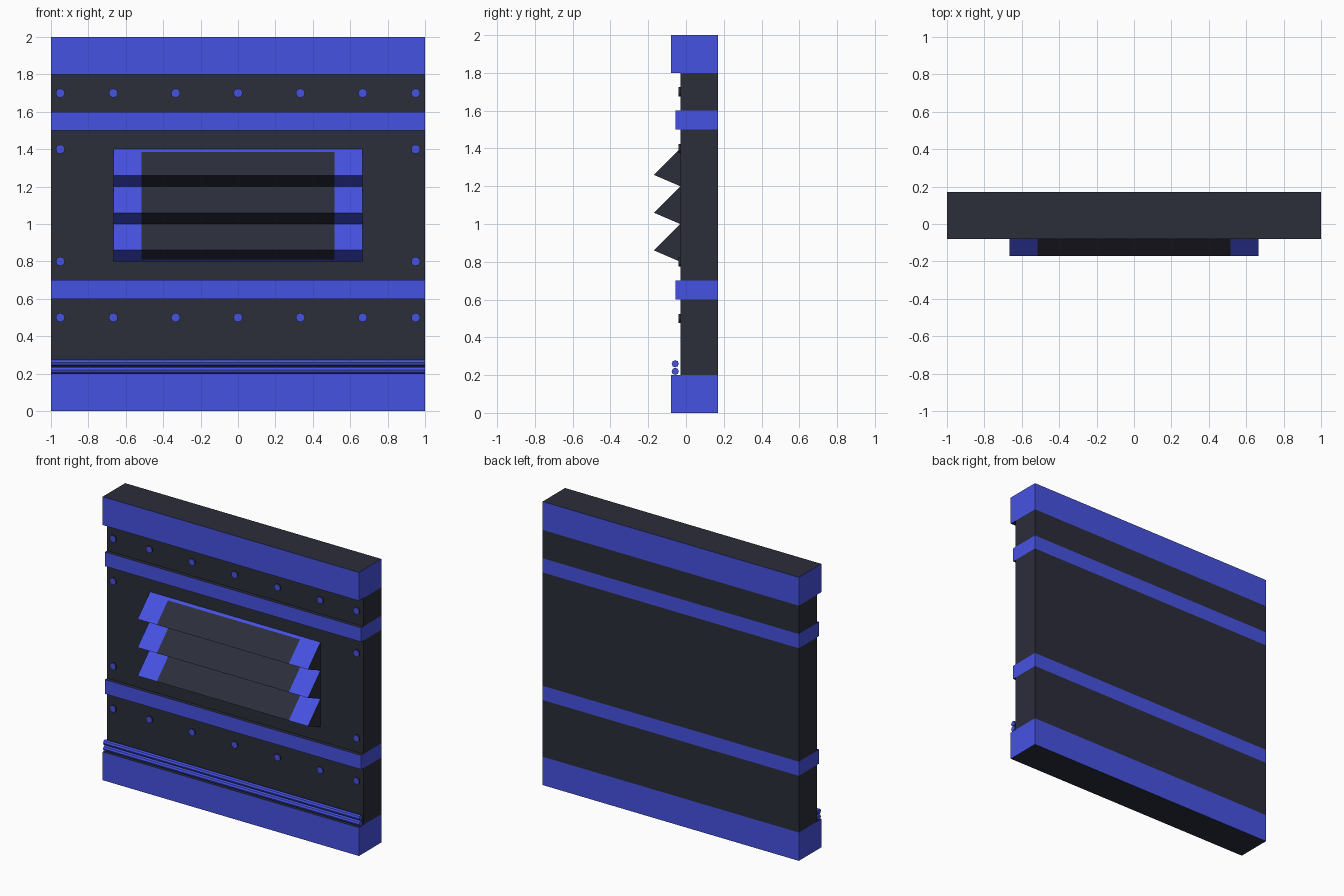
import bpy, bmesh, math
from mathutils import Vector, Matrix

if "Cube" in bpy.data.objects:
    bpy.data.objects.remove(bpy.data.objects["Cube"])


def material(name, color):
    m = bpy.data.materials.new(name)
    m.diffuse_color = color
    m.use_nodes = True
    m.node_tree.nodes["Principled BSDF"].inputs["Base Color"].default_value = m.diffuse_color
    return m


DARK, BLUE = 0, 1
mats = [material("dark_metal", (0.024, 0.026, 0.042, 1)),
        material("blue_paint", (0.062, 0.085, 0.76, 1))]


def face(bm, pts, mat, outward):
    """Add a flat face whose normal agrees with the outward direction."""
    f = bm.faces.new([bm.verts.new(p) for p in pts])
    f.normal_update()
    if f.normal.dot(Vector(outward)) < 0:
        f.normal_flip()
    f.material_index = mat


def finish(bm, name):
    bmesh.ops.remove_doubles(bm, verts=bm.verts, dist=1e-5)
    me = bpy.data.meshes.new(name)
    bm.to_mesh(me)
    bm.free()
    for m in mats:
        me.materials.append(m)
    ob = bpy.data.objects.new(name, me)
    bpy.context.collection.objects.link(ob)
    return ob


# Wall body: stacked bands of different depth with painted rails
BACK, PANEL = 0.17, -0.03
bands = [(0.0, 0.2, -0.08, BLUE), (0.2, 0.6, PANEL, DARK),
         (0.6, 0.7, -0.055, BLUE), (0.7, 1.5, PANEL, DARK),
         (1.5, 1.6, -0.055, BLUE), (1.6, 1.8, PANEL, DARK),
         (1.8, 2.0, -0.08, BLUE)]


def level(bm, y0, y1, z, up):
    face(bm, [(-1, y0, z), (1, y0, z), (1, y1, z), (-1, y1, z)], DARK, (0, 0, up))


bm = bmesh.new()
for i, (z0, z1, y, mat) in enumerate(bands):
    for yy, n in ((y, -1), (BACK, 1)):
        face(bm, [(-1, yy, z0), (1, yy, z0), (1, yy, z1), (-1, yy, z1)], mat, (0, n, 0))
    for s in (-1, 1):
        face(bm, [(s, y, z0), (s, BACK, z0), (s, BACK, z1), (s, y, z1)], mat, (s, 0, 0))
    if i:
        prev = bands[i - 1][2]
        level(bm, prev, y, z0, 1 if prev < y else -1)
level(bm, bands[0][2], BACK, 0, -1)
level(bm, bands[-1][2], BACK, 2, 1)
finish(bm, "wall_body")

# Louvers: three sloped hoods with blue ends and a dark centre
XS = (-0.665, -0.515, 0.515, 0.665)
for k in range(3):
    top = 1.4 - 0.2 * k
    lip = (-0.17, top - 0.14)
    profile = [(PANEL, top), lip, (PANEL, top - 0.2)]
    center = [DARK, DARK]
    if k == 0:      # thin blue border along the top
        profile.insert(1, (PANEL - 0.015, top - 0.015))
        center.insert(0, BLUE)
    if k == 2:      # thin blue border along the bottom
        profile.insert(-1, (PANEL - 0.0233, top - 0.19))
        center.append(BLUE)
    bm = bmesh.new()
    for (a, b), c in zip(zip(profile, profile[1:]), center):
        up = 1 if a[1] > lip[1] else -1
        for j in range(3):
            x0, x1 = XS[j], XS[j + 1]
            face(bm, [(x0, *a), (x1, *a), (x1, *b), (x0, *b)],
                 c if j == 1 else BLUE, (0, -0.5, up))
    for x, s in ((XS[0], -1), (XS[3], 1)):
        face(bm, [(x, *p) for p in profile], DARK, (s, 0, 0))
    finish(bm, f"louver_{k + 1}")


def cylinder(name, r, length, sides, rot, loc, side_mat):
    bm = bmesh.new()
    bmesh.ops.create_cone(bm, cap_ends=True, segments=sides, radius1=r, radius2=r,
                          depth=length, matrix=rot)
    for f in bm.faces:
        f.material_index = side_mat if len(f.verts) == 4 else BLUE
    ob = finish(bm, name)
    ob.location = loc
    return ob


# Rivets on the panels
row = (-0.95, -2 / 3, -1 / 3, 0, 1 / 3, 2 / 3, 0.95)
spots = [(x, z) for z in (0.5, 1.7) for x in row]
spots += [(x, z) for z in (0.8, 1.4) for x in (-0.95, 0.95)]
for x, z in spots:
    cylinder("rivet", 0.024, 0.02, 12, Matrix.Rotation(math.pi / 2, 4, 'X'),
             (x, PANEL, z), DARK)

# Two pipes running above the bottom rail
for z in (0.22, 0.26):
    cylinder("pipe", 0.019, 2.0, 8, Matrix.Rotation(math.pi / 2, 4, 'Y'),
             (0, -0.057, z), BLUE)
